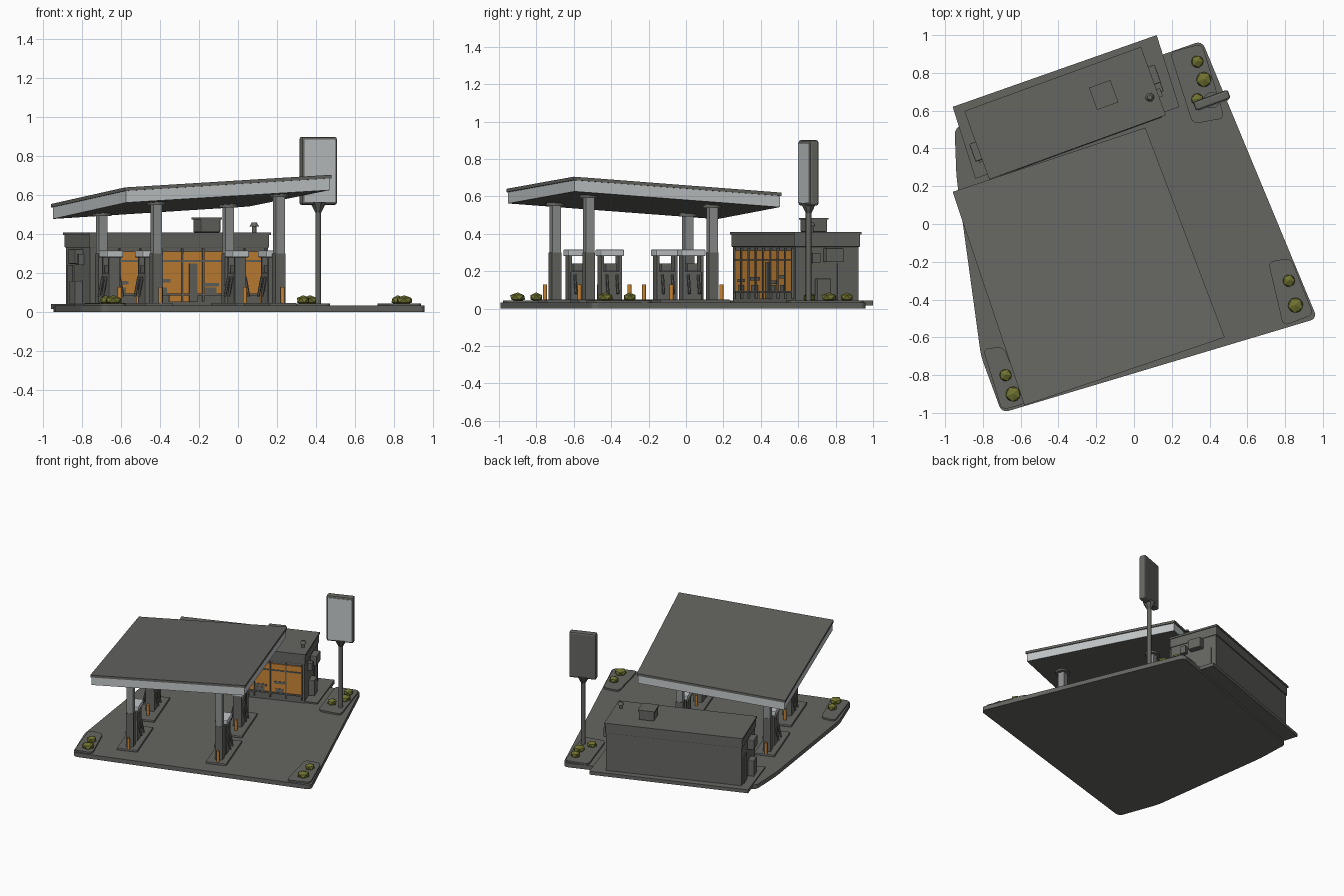
import bpy, bmesh
from math import radians, cos, sin
from mathutils import Vector, Matrix

old = bpy.data.objects.get("Cube")
if old:
    bpy.data.objects.remove(old, do_unlink=True)


def material(name, r, g, b):
    m = bpy.data.materials.new(name)
    m.use_nodes = True
    m.diffuse_color = (r, g, b, 1)
    m.node_tree.nodes["Principled BSDF"].inputs["Base Color"].default_value = (r, g, b, 1)
    return m


DARK = material("dark grey", 0.13, 0.13, 0.12)
LIGHT = material("pale grey", 0.55, 0.58, 0.59)
MID = material("mid grey", 0.27, 0.28, 0.28)
ORANGE = material("warm orange", 0.58, 0.23, 0.035)
OLIVE = material("olive green", 0.16, 0.17, 0.03)


def finish(name, bm, *mats):
    bmesh.ops.recalc_face_normals(bm, faces=bm.faces)
    mesh = bpy.data.meshes.new(name)
    bm.to_mesh(mesh)
    bm.free()
    for m in mats:
        mesh.materials.append(m)
    ob = bpy.data.objects.new(name, mesh)
    bpy.context.collection.objects.link(ob)
    return ob


def slab(name, pts, depth, mat, round_by=0.0):
    """Outline of 3D points as the top face, extruded down by depth."""
    bm = bmesh.new()
    top = bm.faces.new([bm.verts.new(p) for p in pts])
    low = bmesh.ops.extrude_face_region(bm, geom=[top])["geom"]
    bmesh.ops.translate(bm, vec=(0, 0, -depth),
                        verts=[v for v in low if isinstance(v, bmesh.types.BMVert)])
    if round_by:
        up = [e for e in bm.edges
              if (e.verts[0].co - e.verts[1].co).xy.length < 1e-5]
        bmesh.ops.bevel(bm, geom=up, offset=round_by, segments=4, profile=0.5, affect='EDGES')
    return finish(name, bm, mat)


def flat(pts, z):
    return [(x, y, z) for x, y in pts]


def frame(x, y, degrees):
    return Matrix.Translation((x, y, 0)) @ Matrix.Rotation(radians(degrees), 4, 'Z')


def box(name, fr, centre, size, mat, bevel=0.0):
    bm = bmesh.new()
    bmesh.ops.create_cube(bm, size=1)
    bm.transform(Matrix.Translation(centre) @ Matrix.Diagonal((*size, 1)))
    if bevel:
        bmesh.ops.bevel(bm, geom=bm.edges[:], offset=bevel, segments=2, profile=0.5, affect='EDGES')
    bm.transform(fr)
    return finish(name, bm, mat)


def rod(name, fr, a, b, radius, mat, sides=12, tip=None):
    a, b = Vector(a), Vector(b)
    bm = bmesh.new()
    bmesh.ops.create_cone(bm, cap_ends=True, segments=sides, radius1=radius,
                          radius2=radius if tip is None else tip, depth=(b - a).length)
    turn = (b - a).to_track_quat('Z', 'Y').to_matrix().to_4x4()
    bm.transform(fr @ Matrix.Translation((a + b) / 2) @ turn)
    return finish(name, bm, mat)


WORLD = Matrix.Identity(4)

# Ground slab and building plinth
slab("ground_slab", flat([(-0.70, -1.0), (0.97, -0.5), (0.36, 0.97), (-0.95, 0.51),
                          (-0.94, 0.25), (-0.81, -0.7)], 0.032), 0.032, DARK, 0.035)
slab("building_plinth", flat([(-0.96, 0.62), (0.12, 1.0), (0.24, 0.62), (-0.84, 0.24)], 0.042),
     0.026, DARK)

# Corner planters with bushes
planters = {
    "back": ([(0.19, 0.91), (0.36, 0.955), (0.48, 0.56), (0.31, 0.53)],
             [(0.335, 0.86), (0.37, 0.765), (0.335, 0.66)]),
    "right": ([(0.71, -0.2), (0.83, -0.18), (0.95, -0.48), (0.79, -0.54)],
              [(0.82, -0.3), (0.855, -0.43)]),
    "left": ([(-0.80, -0.66), (-0.69, -0.65), (-0.57, -0.95), (-0.70, -0.985)],
             [(-0.68, -0.8), (-0.64, -0.9)]),
}
for key, (outline, bushes) in planters.items():
    slab(key + "_planter", flat(outline, 0.044), 0.02, DARK, 0.03)
    for i, (x, y) in enumerate(bushes):
        bm = bmesh.new()
        bmesh.ops.create_icosphere(bm, subdivisions=1, radius=1)
        s = 0.036 + 0.009 * (i % 2)
        bm.transform(frame(x, y, 50 * i) @ Matrix.Translation((0, 0, 0.06))
                     @ Matrix.Diagonal((s, s, 0.026, 1)))
        finish(f"{key}_bush_{i}", bm, OLIVE)

# Shop: walls, fascia and roof equipment
shop = frame(-0.365, 0.587, 20)
box("shop_walls", shop, (0, 0, 0.21), (0.975, 0.36, 0.36), DARK)
box("shop_fascia", shop, (0, 0, 0.365), (0.985, 0.375, 0.07), DARK, 0.004)
box("shop_roof_edge", shop, (0, 0, 0.402), (0.995, 0.385, 0.014), DARK)
box("roof_unit", shop, (0.225, 0.02, 0.445), (0.11, 0.115, 0.072), DARK, 0.006)
box("roof_unit_lid", shop, (0.225, 0.02, 0.48), (0.12, 0.125, 0.01), DARK)
rod("roof_vent_pipe", shop, (0.45, -0.075, 0.40), (0.45, -0.075, 0.445), 0.011, DARK)
rod("roof_vent_cap", shop, (0.45, -0.075, 0.44), (0.45, -0.075, 0.46), 0.024, DARK, 10, 0.012)

# Shop front: glowing glass, door, mullions and shelf silhouettes
front = -0.184
box("shop_window", shop, (0.015, front, 0.2), (0.91, 0.009, 0.22), ORANGE)
box("shop_door_glass", shop, (0.02, front - 0.001, 0.175), (0.15, 0.009, 0.25), ORANGE)
for i in range(9):
    box(f"mullion_{i}", shop, (-0.44 + i * 0.11375, front - 0.006, 0.19),
        (0.009, 0.012, 0.27), DARK)
box("window_transom", shop, (0.015, front - 0.006, 0.262), (0.91, 0.01, 0.008), DARK)
box("window_sill", shop, (0.015, front - 0.006, 0.09), (0.91, 0.014, 0.01), DARK)
for i, (u, w, z) in enumerate([(-0.33, 0.1, 0.15), (-0.12, 0.14, 0.16), (0.17, 0.09, 0.14),
                               (0.31, 0.08, 0.17)]):
    box(f"shelf_row_{i}", shop, (u, front - 0.004, z), (w, 0.008, 0.018), DARK)
    box(f"shelf_base_{i}", shop, (u, front - 0.004, 0.105), (w * 0.7, 0.008, 0.04), DARK)
box("door_leaf_frame", shop, (0.075, front - 0.005, 0.15), (0.045, 0.008, 0.2), DARK)

# Equipment on both end walls
for key, s in (("left", 1), ("right", -1)):
    box(key + "_wall_unit", shop, (s * 0.508, 0.03 * s, 0.285), (0.05, 0.10, 0.075), DARK, 0.005)
    box(key + "_wall_meter", shop, (s * 0.502, -0.07, 0.27), (0.03, 0.045, 0.055), DARK)
    box(key + "_ground_unit", shop, (s * 0.508, -0.03, 0.10), (0.045, 0.08, 0.12), DARK, 0.005)
    box(key + "_end_door", shop, (s * 0.49, 0.1, 0.14), (0.009, 0.085, 0.2), DARK)

# Tilted canopy: pale skirt with dark soffit, dark top rim
corners = [Vector(c) for c in ((-0.96, 0.17, 0.555), (-0.58, -0.96, 0.64),
                               (0.48, -0.60, 0.705), (0.06, 0.51, 0.62))]
mid = sum(corners, Vector()) / 4
skirt = slab("canopy_skirt", [mid + (c - mid) * 0.988 - Vector((0, 0, 0.015)) for c in corners],
             0.063, LIGHT)
skirt.data.materials.append(DARK)
for f in skirt.data.polygons:
    if f.normal.z < -0.5:
        f.material_index = 1
slab("canopy_top", corners, 0.018, DARK)
normal = (corners[1] - corners[0]).cross(corners[3] - corners[0]).normalized()


def canopy_z(x, y):
    return mid.z - (normal.x * (x - mid.x) + normal.y * (y - mid.y)) / normal.z


# Two pump rows, mirrored end for end: column, island, pump and bollards
rows = {"right": ((-0.42, -0.70), (-0.70, 0.01)), "left": ((0.21, -0.52), (-0.05, 0.14))}
for side, (near, far) in rows.items():
    for end, a, b in (("front", near, far), ("back", far, near)):
        tag = f"{side}_{end}"
        a, b = Vector(a), Vector(b)
        face = 1 if end == "front" else -1
        post = frame(a.x, a.y, 19)
        soffit = canopy_z(a.x, a.y) - 0.075
        box(tag + "_column_base", post, (0, 0, 0.165), (0.054, 0.054, 0.27), DARK)
        box(tag + "_column", post, (0, 0, 0.15 + soffit / 2), (0.048, 0.048, soffit - 0.3), MID)
        rod(tag + "_soffit_collar", post, (0, 0, soffit - 0.016), (0, 0, soffit + 0.005),
            0.05, DARK, 16)
        p = a.lerp(b, 0.17)
        pump = frame(p.x, p.y, 19)
        box(tag + "_island", pump, (0, 0, 0.037), (0.15, 0.40, 0.02), DARK, 0.006)
        box(tag + "_pump_body", pump, (0, 0, 0.12), (0.065, 0.10, 0.16), DARK, 0.004)
        box(tag + "_pump_screen", pump, (0, 0, 0.215), (0.05, 0.06, 0.05), DARK)
        box(tag + "_pump_cap", pump, (0, 0, 0.298), (0.09, 0.135, 0.036), LIGHT, 0.007)
        for s in (-1, 1):
            box(f"{tag}_pump_post_{s}", pump, (0, s * 0.05, 0.165), (0.06, 0.016, 0.24), DARK)
            for k in (-1, 1):
                rod(f"{tag}_nozzle_{s}_{k}", pump, (s * 0.055, k * 0.028, 0.08),
                    (s * 0.036, k * 0.028, 0.18), 0.008, DARK, 8)
        for place, t in (("outer", -0.075), ("inner", 0.33)):
            q = a.lerp(b, t)
            rod(f"{tag}_{place}_bollard", frame(q.x, q.y, 0), (0, 0, 0.03), (0, 0, 0.128),
                0.011, ORANGE, 10)

# Roadside sign
sign = frame(0.412, 0.655, 20)
rod("sign_pole", sign, (0, 0, 0.03), (0, 0, 0.56), 0.015, DARK, 12)
rod("sign_bracket", sign, (0, 0, 0.51), (0, 0, 0.565), 0.016, DARK, 8, 0.045)
box("sign_frame", sign, (0, 0, 0.725), (0.195, 0.05, 0.35), DARK, 0.012)
box("sign_panel", sign, (0, -0.025, 0.725), (0.17, 0.009, 0.32), LIGHT)

# Smooth shading on round parts only
for ob in bpy.context.scene.objects:
    ob.select_set(any(w in ob.name for w in ("pole", "bollard", "nozzle", "pipe", "collar")))
    if ob.select_get():
        bpy.context.view_layer.objects.active = ob
bpy.ops.object.shade_smooth_by_angle(angle=radians(40))
